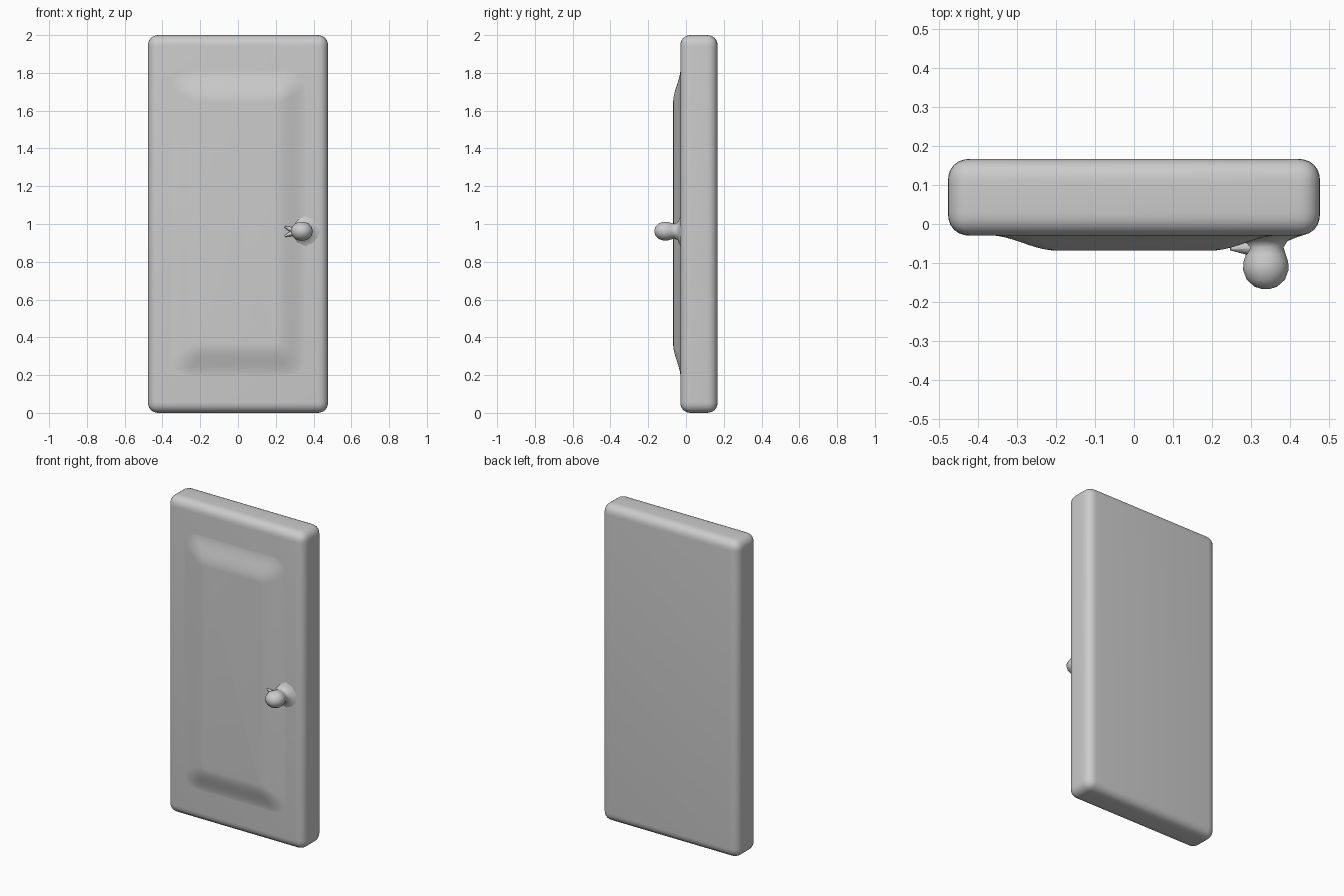
import bpy, bmesh, math
from mathutils import Vector

default = bpy.data.objects.get("Cube")
if default:
    bpy.data.objects.remove(default, do_unlink=True)

grey = bpy.data.materials.new("plain grey")
grey.use_nodes = True
colour = (0.6, 0.6, 0.6, 1)
grey.diffuse_color = colour
grey.node_tree.nodes["Principled BSDF"].inputs["Base Color"].default_value = colour

FRONT, BACK = -0.03, 0.167


def finish(bm, name, angle=60):
    """Turn a bmesh into a smooth shaded grey object."""
    bmesh.ops.recalc_face_normals(bm, faces=bm.faces)
    mesh = bpy.data.meshes.new(name)
    bm.to_mesh(mesh)
    bm.free()
    mesh.materials.append(grey)
    obj = bpy.data.objects.new(name, mesh)
    bpy.context.collection.objects.link(obj)
    bpy.ops.object.select_all(action="DESELECT")
    obj.select_set(True)
    bpy.context.view_layer.objects.active = obj
    bpy.ops.object.shade_smooth_by_angle(angle=math.radians(angle))
    return obj


def loft(bm, rings):
    """Skin a list of closed rings and cap both ends."""
    rings = [[bm.verts.new(p) for p in ring] for ring in rings]
    count = len(rings[0])
    for a, b in zip(rings, rings[1:]):
        for i in range(count):
            j = (i + 1) % count
            bm.faces.new((a[i], a[j], b[j], b[i]))
    bm.faces.new(rings[0])
    bm.faces.new(rings[-1])


def rounded_rect(half_x, half_z, radius, y, centre_z, steps=6):
    points = []
    for corner in range(4):
        sx = 1 if corner in (0, 3) else -1
        sz = 1 if corner < 2 else -1
        for k in range(steps + 1):
            a = math.pi / 2 * (corner + k / steps)
            points.append((sx * (half_x - radius) + radius * math.cos(a), y,
                           centre_z + sz * (half_z - radius) + radius * math.sin(a)))
    return points


# Door slab with soft rounded edges
bm = bmesh.new()
bmesh.ops.create_cube(bm, size=1)
for v in bm.verts:
    v.co = Vector((v.co.x * 0.954, v.co.y * (BACK - FRONT) + (BACK + FRONT) / 2, v.co.z * 2 + 1))
bmesh.ops.bevel(bm, geom=bm.edges[:], offset=0.058, segments=6, profile=0.54, affect="EDGES")
finish(bm, "door_slab")

# Raised front panel with a gentle S-shaped slope
bm = bmesh.new()
STEPS = 12
rings = [rounded_rect(0.37, 0.82, 0.1, 0, 1.005)]
for i in range(STEPS + 1):
    t = 1 - i / STEPS
    rise = 1 - t * t * (3 - 2 * t)
    rings.append(rounded_rect(0.2 + 0.17 * t, 0.64 + 0.18 * t, 0.02 + 0.08 * t,
                              FRONT + 0.001 - 0.039 * rise, 1.005))
loft(bm, rings)
finish(bm, "raised_panel")

# Door knob turned about an axis pointing forward, with a flared neck
profile = [(0.1, -0.025), (0.075, -0.034), (0.052, -0.044), (0.043, -0.06),
           (0.048, -0.078), (0.054, -0.097), (0.055, -0.118), (0.046, -0.143),
           (0.027, -0.161), (0.008, -0.167)]
SIDES = 14
bm = bmesh.new()
loft(bm, [[(0.338 + 1.06 * r * math.cos(math.tau * i / SIDES), y,
            0.962 + 0.93 * r * math.sin(math.tau * i / SIDES)) for i in range(SIDES)]
          for r, y in profile])
finish(bm, "door_knob")

# Small pinched folds where the neck meets the panel
for name, tip_z in (("upper_neck_fold", 0.985), ("lower_neck_fold", 0.935)):
    start, tip = Vector((0.31, -0.062, 0.96)), Vector((0.247, -0.064, tip_z))
    bm = bmesh.new()
    bmesh.ops.create_cone(bm, cap_ends=True, segments=8, radius1=0.022, radius2=0.004,
                          depth=(tip - start).length)
    turn = (tip - start).to_track_quat("Z", "Y")
    for v in bm.verts:
        v.co = turn @ v.co + (start + tip) / 2
    finish(bm, name)
